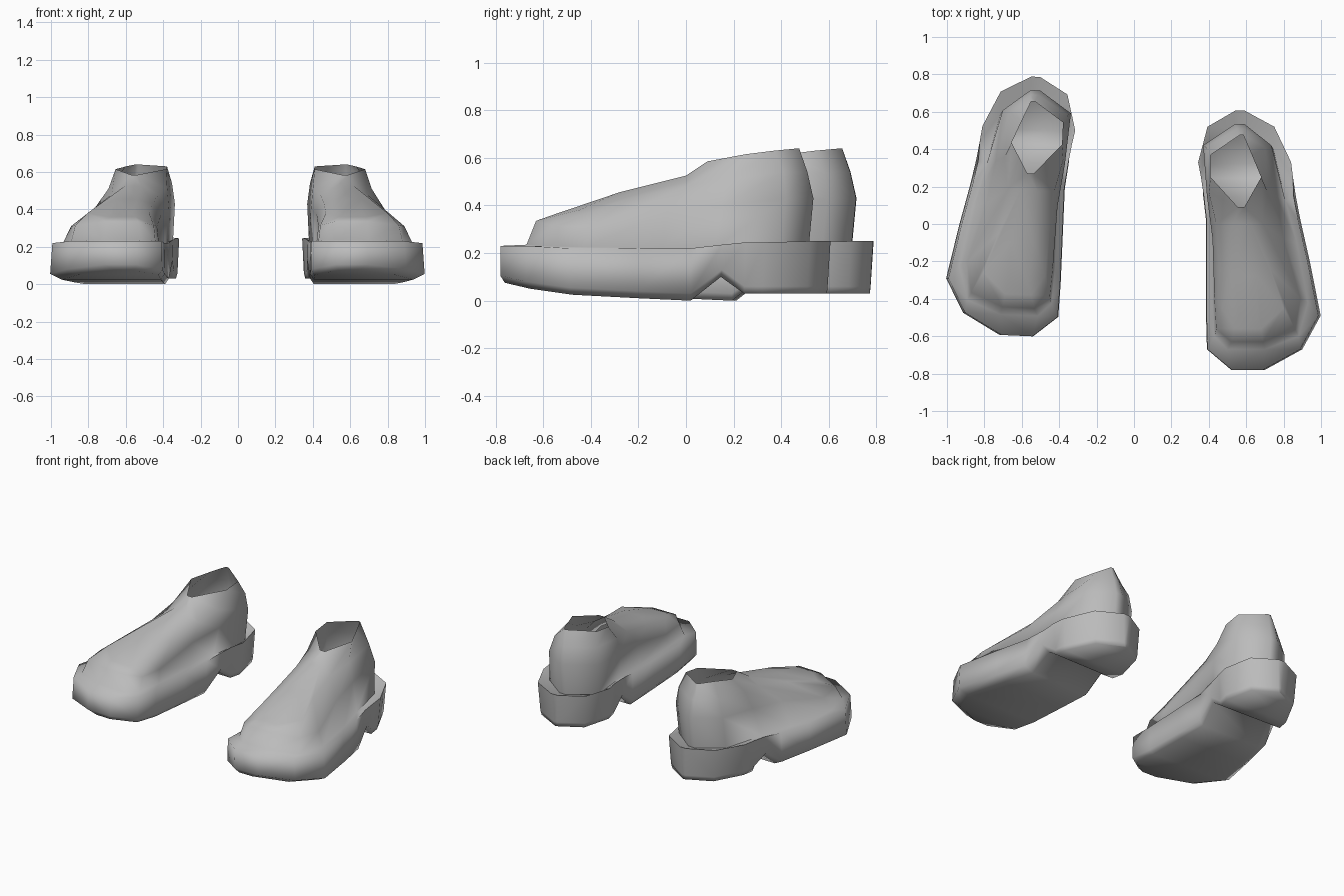
import bpy
import bmesh
from mathutils import Matrix, Vector

cube = bpy.data.objects.get("Cube")
if cube:
    bpy.data.objects.remove(cube, do_unlink=True)

grey = bpy.data.materials.new("soft_grey")
grey.use_nodes = True
grey.diffuse_color = (.5, .5, .5, 1)
grey.node_tree.nodes["Principled BSDF"].inputs["Base Color"].default_value = (.5, .5, .5, 1)

# Sole stations, toe to heel: y, inner x, outer x, bottom z, top z
SOLE = [
    (-.78, .52, .7, .075, .23),
    (-.67, .39, .9, .05, .23),
    (-.49, .385, .998, .025, .22),
    (-.2, .385, .94, .01, .22),
    (.02, .385, .89, 0, .22),
    (.15, .37, .865, .1, .235),
    (.25, .355, .85, .03, .245),
    (.33, .34, .84, .03, .245),
    (.52, .39, .75, .03, .25),
    (.607, .54, .59, .03, .25),
]

# Upper levels, toe to heel: y, inner x, outer x, z
BASE = [
    (-.67, .5, .7, .235), (-.6, .43, .88, .23), (-.42, .42, .93, .225),
    (-.1, .42, .87, .22), (.12, .41, .81, .22), (.4, .38, .745, .22),
    (.515, .54, .59, .22),
]
SHOULDER = [
    (-.63, .52, .69, .335), (-.56, .44, .86, .315), (-.4, .43, .89, .31),
    (-.08, .42, .8, .375), (.15, .39, .76, .4), (.42, .37, .735, .43),
    (.535, .54, .59, .43),
]
CREST = [
    (-.56, .54, .68, .36), (-.45, .47, .8, .38), (-.24, .46, .73, .43),
    (0, .44, .69, .48), (.17, .4, .715, .51), (.41, .385, .7, .54),
    (.51, .55, .59, .54),
]
# The front four stations form the instep ridge, the rest the ankle opening
RIDGE_COUNT = 4
OPENING = [
    (-.5, .56, .66, .38), (-.28, .54, .66, .455), (0, .53, .62, .525),
    (.09, .555, .59, .585), (.25, .41, .68, .615), (.37, .41, .63, .63),
    (.475, .565, .585, .64),
]


def loop_points(stations):
    """Closed loop: outer side toe to heel, then inner side heel to toe."""
    outer = [Vector((x_out, y, z)) for y, x_in, x_out, z in stations]
    inner = [Vector((x_in, y, z)) for y, x_in, x_out, z in stations]
    return outer + inner[::-1]


def loft(bm, levels):
    """Skin a stack of loops and return the vertex rings."""
    rings = [[bm.verts.new(p) for p in loop_points(level)] for level in levels]
    count = len(rings[0])
    for low, high in zip(rings, rings[1:]):
        for i in range(count):
            j = (i + 1) % count
            bm.faces.new((low[i], low[j], high[j], high[i]))
    return rings


def cap(bm, ring, stations, upward):
    """Close a loop with strips running from side to side."""
    last = len(ring) - 1
    for i in range(stations - 1):
        strip = [ring[i], ring[last - i], ring[last - i - 1], ring[i + 1]]
        bm.faces.new(strip[::-1] if upward else strip)


def ring_edges(bm, ring):
    return [bm.edges.get((a, b)) for a, b in zip(ring, ring[1:] + ring[:1])]


def make_shoe(name, placement):
    bm = bmesh.new()

    # Notched sole: the forefoot wall curls under, the heel wall tapers down
    bottom, belly, rim = [], [], []
    for y, x_in, x_out, low, top in SOLE:
        heel = y > .2
        curl = .02 if heel else .06
        taper = .012 if heel else 0
        bottom.append((y * .975, x_in + .02, x_out - curl, low))
        belly.append((y * (.98 if heel else 1), x_in + taper, x_out - taper, low + .03))
        rim.append((y, x_in + .003, x_out - (0 if heel else .012), top))
    sole_rings = loft(bm, [bottom, belly, rim])
    cap(bm, sole_rings[0], len(SOLE), upward=False)

    # Toe box and instep rising to an open ankle
    upper_rings = loft(bm, [BASE, SHOULDER, CREST, OPENING])
    cap(bm, upper_rings[-1], RIDGE_COUNT, upward=True)

    # Ledge between the sole rim and the foot of the upper
    rim_edges = ring_edges(bm, sole_rings[-1])
    base_edges = ring_edges(bm, upper_rings[0])
    bmesh.ops.bridge_loops(bm, edges=rim_edges + base_edges)

    # Smooth all over, with crisp edges round the heel cup
    bmesh.ops.recalc_face_normals(bm, faces=bm.faces)
    for face in bm.faces:
        face.smooth = True
    for edge in rim_edges + base_edges:
        edge.smooth = min(v.co.y for v in edge.verts) < 0

    bmesh.ops.transform(bm, matrix=placement, verts=bm.verts)
    if placement.determinant() < 0:
        bmesh.ops.reverse_faces(bm, faces=bm.faces)
    mesh = bpy.data.meshes.new(name)
    bm.to_mesh(mesh)
    bm.free()
    mesh.materials.append(grey)
    bpy.context.collection.objects.link(bpy.data.objects.new(name, mesh))


# The right shoe mirrors the left, set back and turned slightly
make_shoe("left_shoe", Matrix.Identity(4))
make_shoe("right_shoe", Matrix.Translation((.014, .156, 0))
          @ Matrix.Rotation(-.0435, 4, "Z")
          @ Matrix.Diagonal((-1, 1, 1, 1)))
